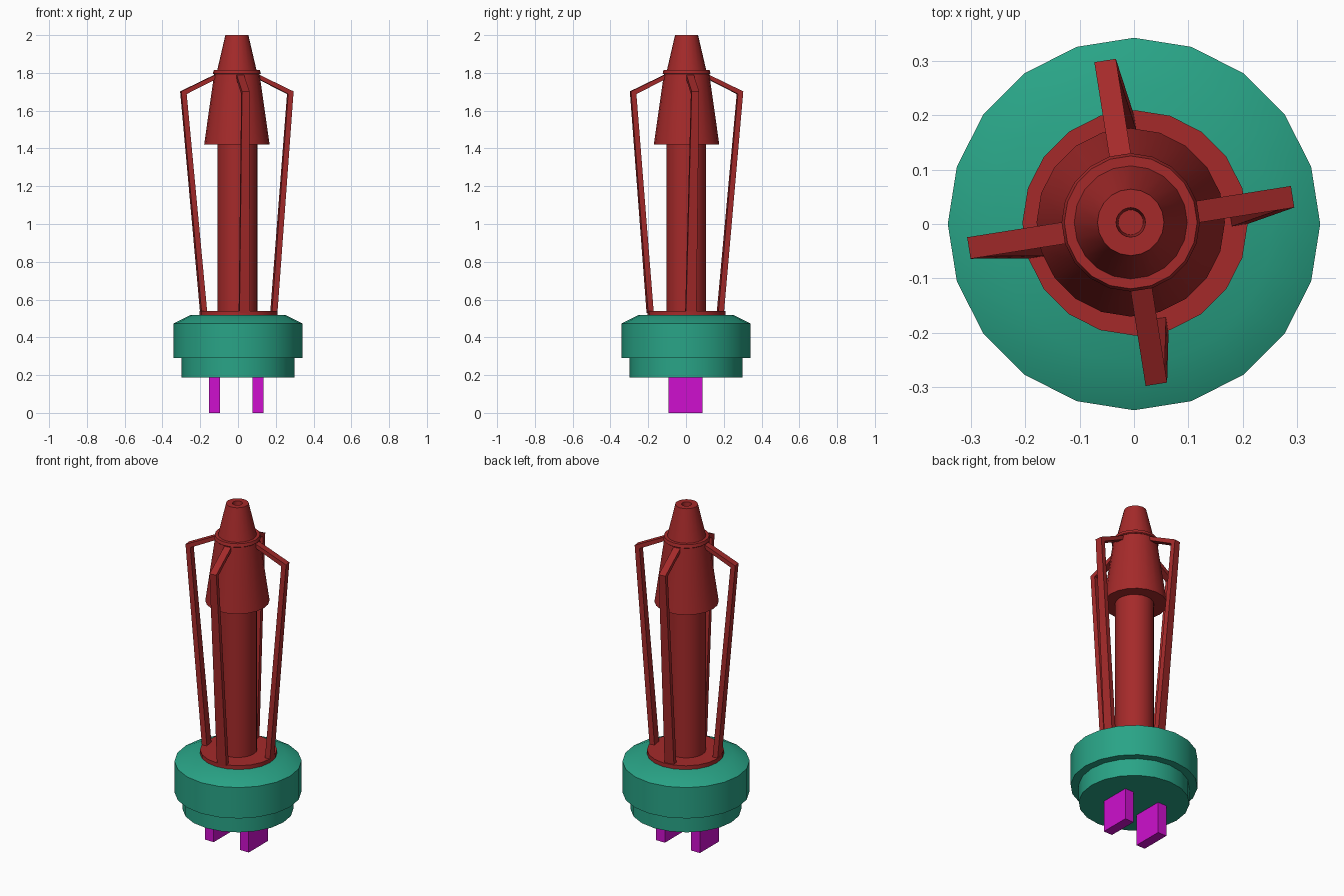
import bpy, bmesh
from math import sin, cos, pi, radians

if "Cube" in bpy.data.objects:
    bpy.data.objects.remove(bpy.data.objects["Cube"])

SIDES = 20


def material(name, rgb):
    m = bpy.data.materials.new(name)
    m.diffuse_color = (*rgb, 1)
    m.use_nodes = True
    m.node_tree.nodes["Principled BSDF"].inputs["Base Color"].default_value = m.diffuse_color
    return m


RED = material("red", (0.376, 0.023, 0.023))
GREEN = material("green", (0.022, 0.37, 0.24))
MAGENTA = material("magenta", (0.62, 0.005, 0.62))


def finish(name, bm, mat, smooth=True):
    bmesh.ops.recalc_face_normals(bm, faces=bm.faces)
    me = bpy.data.meshes.new(name)
    bm.to_mesh(me)
    bm.free()
    me.materials.append(mat)
    ob = bpy.data.objects.new(name, me)
    bpy.context.collection.objects.link(ob)
    if smooth:
        bpy.ops.object.select_all(action='DESELECT')
        ob.select_set(True)
        bpy.context.view_layer.objects.active = ob
        bpy.ops.object.shade_smooth_by_angle(angle=radians(30))
    return ob


def skin(bm, rings):
    """Bridge successive vertex rings and cap both ends."""
    rings = [[bm.verts.new(p) for p in ring] for ring in rings]
    n = len(rings[0])
    for a, b in zip(rings, rings[1:]):
        for i in range(n):
            j = (i + 1) % n
            bm.faces.new((a[i], a[j], b[j], b[i]))
    bm.faces.new(rings[0][::-1])
    bm.faces.new(rings[-1])


def lathe(name, profile, mat, cx=0.0, cy=0.0):
    bm = bmesh.new()
    skin(bm, [[(cx + r * cos(2 * pi * i / SIDES), cy + r * sin(2 * pi * i / SIDES), z)
               for i in range(SIDES)] for r, z in profile])
    return finish(name, bm, mat)


def box(name, x0, x1, y0, y1, z0, z1, mat):
    bm = bmesh.new()
    skin(bm, [[(x0, y0, z), (x1, y0, z), (x1, y1, z), (x0, y1, z)] for z in (z0, z1)])
    return finish(name, bm, mat, smooth=False)


# Stepped base with chamfered top
lathe("base", [(0.298, 0.187), (0.298, 0.29), (0.342, 0.29), (0.342, 0.473),
               (0.255, 0.517)], GREEN)

# Disc on the base
lathe("base_disc", [(0.207, 0.505), (0.207, 0.54)], RED, 0.002, 0.002)

# Column, flared shroud, collar and hollow nozzle
CX, CY = -0.006, 0.003
lathe("column", [(0.105, 0.53), (0.105, 1.43)], RED, -0.003, 0.001)
lathe("shroud", [(0.173, 1.422), (0.12, 1.795)], RED, CX, CY)
lathe("collar", [(0.122, 1.793), (0.127, 1.797), (0.122, 1.815)], RED, CX, CY)
lathe("nozzle", [(0.105, 1.81), (0.061, 2.0), (0.027, 2.0), (0.023, 1.92)], RED, CX, CY)

# Four bent struts: each section is (inner r, z), (outer r, z), half width, centre
sections = [((0.105, 1.772), (0.105, 1.796), 0.02, (CX, CY)),
            ((0.272, 1.688), (0.301, 1.702), 0.02, (CX, CY)),
            ((0.173, 0.53), (0.203, 0.53), 0.028, (0.004, -0.004))]
for k in range(4):
    a = radians(9 + 90 * k)
    rings = []
    for inner, outer, w, (cx, cy) in sections:
        rings.append([(cx + r * cos(a) - t * sin(a), cy + r * sin(a) + t * cos(a), z)
                      for (r, z), t in ((inner, -w), (outer, -w), (outer, w), (inner, w))])
    bm = bmesh.new()
    skin(bm, rings)
    finish(f"strut_{k + 1}", bm, RED, smooth=False)

# Two flat pins under the base
box("pin_left", -0.153, -0.095, -0.092, 0.088, 0.0, 0.2, MAGENTA)
box("pin_right", 0.077, 0.135, -0.092, 0.088, 0.0, 0.2, MAGENTA)
